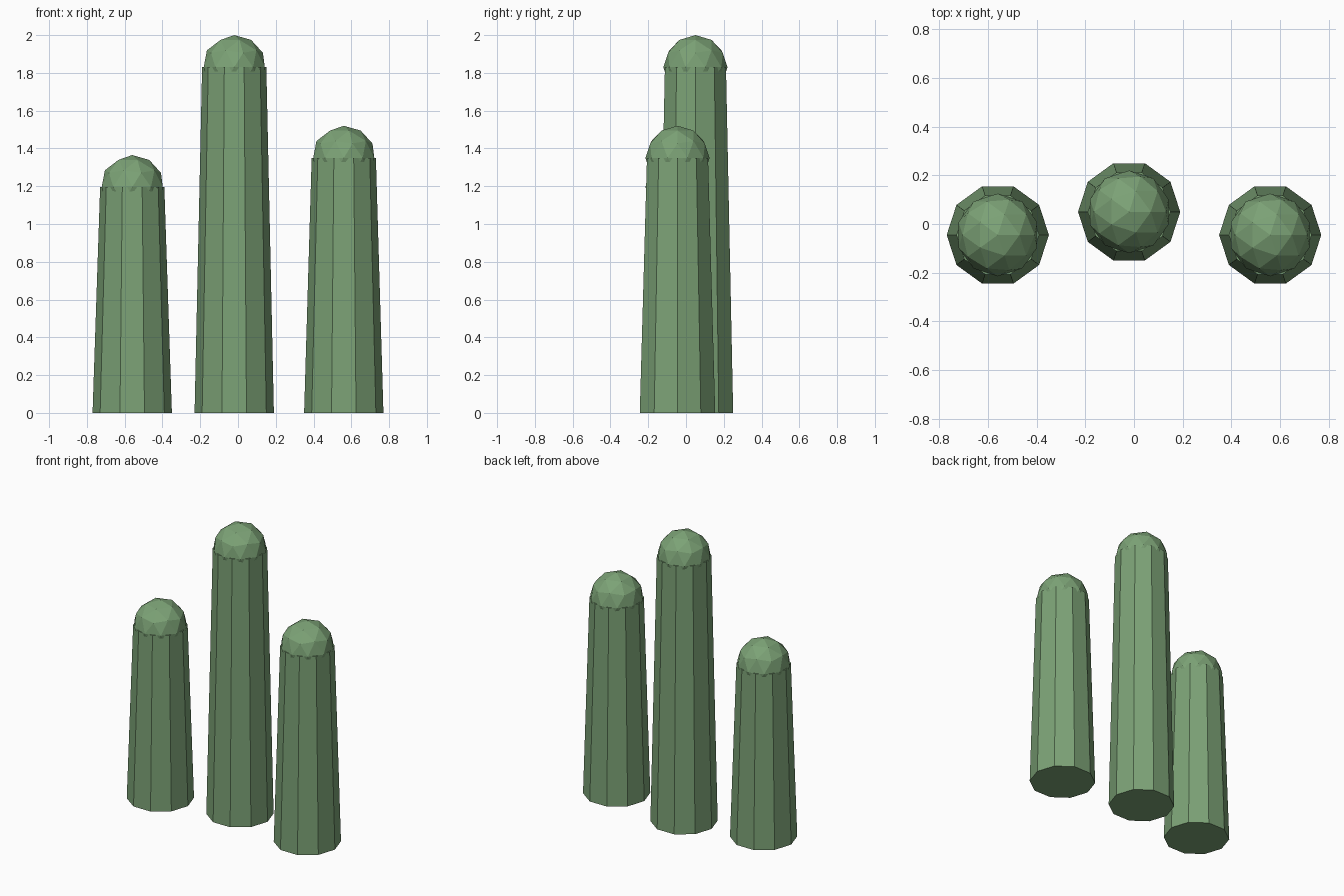
import bpy
import math

if "Cube" in bpy.data.objects:
    bpy.data.objects.remove(bpy.data.objects["Cube"])

# One flat green for everything
green = bpy.data.materials.new("cactus green")
green.diffuse_color = (0.20, 0.36, 0.18, 1)
green.use_nodes = True
green.node_tree.nodes["Principled BSDF"].inputs["Base Color"].default_value = green.diffuse_color


def finish(name):
    obj = bpy.context.object
    obj.name = name
    obj.data.materials.append(green)


def column(side, x, y, height):
    # Tapered ten-sided trunk with corners on the x axis
    bpy.ops.mesh.primitive_cone_add(
        vertices=10, radius1=0.21, radius2=0.17, depth=height,
        location=(x, y, height / 2), rotation=(0, 0, math.pi / 2))
    finish(side + "_trunk")
    # Faceted rounded tip
    bpy.ops.mesh.primitive_ico_sphere_add(
        subdivisions=2, radius=0.17, location=(x, y, height))
    finish(side + "_tip")


column("left", -0.56, -0.045, 1.195)
column("middle", -0.02, 0.05, 1.83)
column("right", 0.56, -0.045, 1.35)
